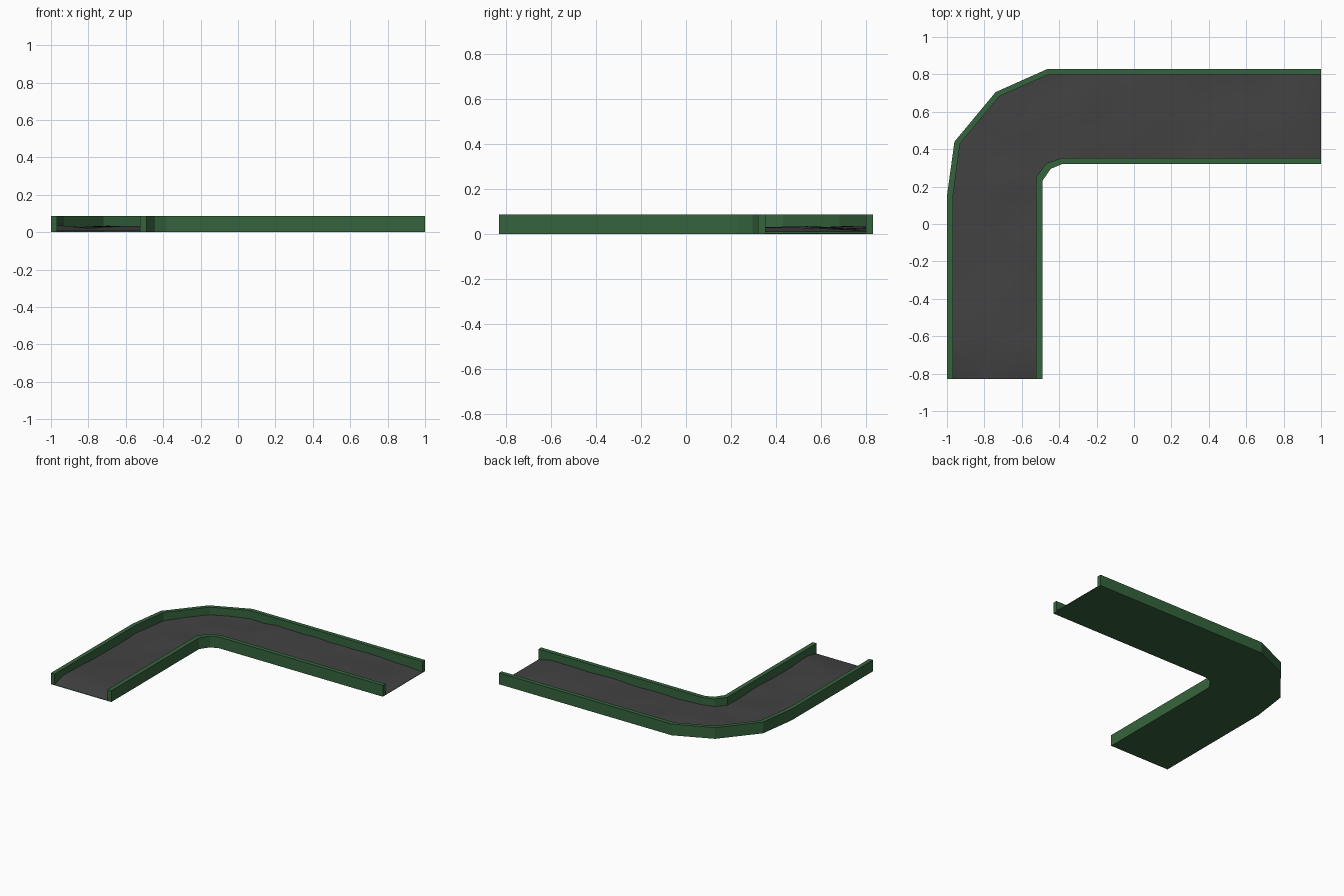
import bpy, bmesh
from mathutils import Vector, noise

if "Cube" in bpy.data.objects:
    bpy.data.objects.remove(bpy.data.objects["Cube"])


def material(name, rgb):
    m = bpy.data.materials.new(name)
    m.diffuse_color = (*rgb, 1)
    m.use_nodes = True
    m.node_tree.nodes["Principled BSDF"].inputs["Base Color"].default_value = m.diffuse_color
    return m


GREEN = material("dark green", (0.036, 0.127, 0.047))
DIRT = material("dark grey", (0.055, 0.055, 0.055))

# Matching bend lines in plan, from the outer edge to the inner edge
outer = [(-1, -.83), (-1, .15), (-.96, .44), (-.74, .705), (-.46, .83), (1, .83)]
outer_in = [(-.968, -.83), (-.968, .15), (-.93, .43), (-.72, .682), (-.46, .798), (1, .798)]
inner_in = [(-.524, -.83), (-.524, .15), (-.524, .25), (-.468, .325), (-.385, .353), (1, .353)]
inner = [(-.49, -.83), (-.49, .15), (-.49, .23), (-.445, .295), (-.385, .32), (1, .32)]


def finish(name, bm, mat):
    bmesh.ops.recalc_face_normals(bm, faces=bm.faces)
    me = bpy.data.meshes.new(name)
    bm.to_mesh(me)
    bm.free()
    me.materials.append(mat)
    ob = bpy.data.objects.new(name, me)
    bpy.context.collection.objects.link(ob)
    return ob


def band(name, a, b, z0, z1):
    """Solid strip between two plan lines, swept as a rectangular section."""
    bm = bmesh.new()
    rings = [[bm.verts.new((*p, z)) for p, z in ((p, z0), (q, z0), (q, z1), (p, z1))]
             for p, q in zip(a, b)]
    for r, s in zip(rings, rings[1:]):
        for i in range(4):
            j = (i + 1) % 4
            bm.faces.new((r[i], r[j], s[j], s[i]))
    bm.faces.new(rings[0])
    bm.faces.new(rings[-1])
    return finish(name, bm, GREEN)


# Side walls and base plate
band("outer_wall", outer, outer_in, 0, .086)
band("inner_wall", inner_in, inner, 0, .086)
band("base_plate", outer_in, inner_in, 0, .004)


# Uneven fill lying in the channel, thinning out at both open ends
def subdivide(line):
    pts = []
    for k, (p, q) in enumerate(zip(line, line[1:])):
        n = (9, 2, 2, 2, 13)[k]
        pts += [Vector(p).lerp(Vector(q), i / n) for i in range(n)]
    return pts + [Vector(line[-1])]


bm = bmesh.new()
rows = []
a_pts, b_pts = subdivide(outer_in), subdivide(inner_in)
last = len(a_pts) - 1
for k, (a, b) in enumerate(zip(a_pts, b_pts)):
    row = []
    for i in range(6):
        p = a.lerp(b, i / 5)
        z = .026 + .016 * noise.noise(Vector((p.x * 5, p.y * 5, 3.7)))
        if k in (0, last):
            z = .007
        row.append(bm.verts.new((p.x, p.y, max(.006, min(z, .042)))))
    rows.append(row)
for r, s in zip(rows, rows[1:]):
    for i in range(5):
        bm.faces.new((r[i], s[i], s[i + 1], r[i + 1]))
bmesh.ops.triangulate(bm, faces=bm.faces)
fill = finish("channel_fill", bm, DIRT)
# Keep the open sheet facing upward
if sum(f.normal.z for f in fill.data.polygons) < 0:
    fill.data.flip_normals()
fill.data.shade_smooth()
